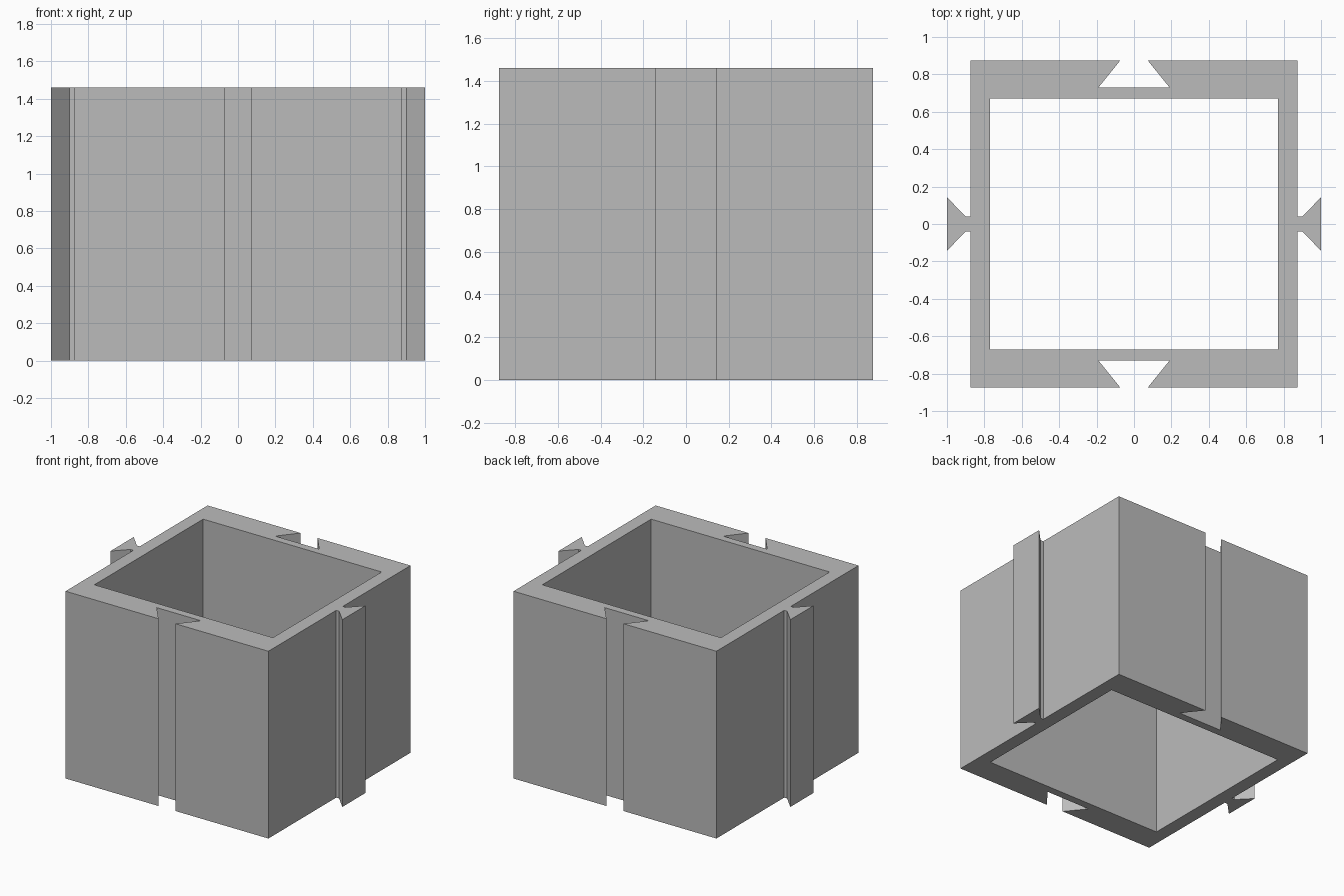
import bpy
import bmesh

HEIGHT = 1.46

cube = bpy.data.objects.get("Cube")
if cube:
    bpy.data.objects.remove(cube, do_unlink=True)

# Plain grey
grey = bpy.data.materials.new("plain_grey")
grey.use_nodes = True
color = (0.5, 0.5, 0.5, 1)
grey.diffuse_color = color
grey.node_tree.nodes["Principled BSDF"].inputs["Base Color"].default_value = color

# One quarter of the wall's plan: inner corner, dovetail slot, outer corner, dovetail key
quarter = [
    (0.77, 0), (0.77, 0.67), (0, 0.67),
    (0, 0.73), (0.19, 0.73), (0.073, 0.875),
    (0.875, 0.875), (0.875, 0.04),
    (0.9, 0.04), (1, 0.143), (1, 0),
]
bm = bmesh.new()
face = bm.faces.new([bm.verts.new((x, y, 0)) for x, y in quarter])
face.normal_update()
if face.normal.z < 0:
    face.normal_flip()
mesh = bpy.data.meshes.new("dovetail_box_wall")
bm.to_mesh(mesh)
bm.free()
mesh.materials.append(grey)
wall = bpy.data.objects.new("dovetail_box_wall", mesh)
bpy.context.collection.objects.link(wall)

# Mirror the plan into a closed ring, then raise it to full height
mirror = wall.modifiers.new("four_quarters", 'MIRROR')
mirror.use_axis = (True, True, False)
mirror.use_clip = True
mirror.merge_threshold = 0.001
raise_wall = wall.modifiers.new("raise_wall", 'SOLIDIFY')
raise_wall.thickness = HEIGHT
raise_wall.offset = 1
